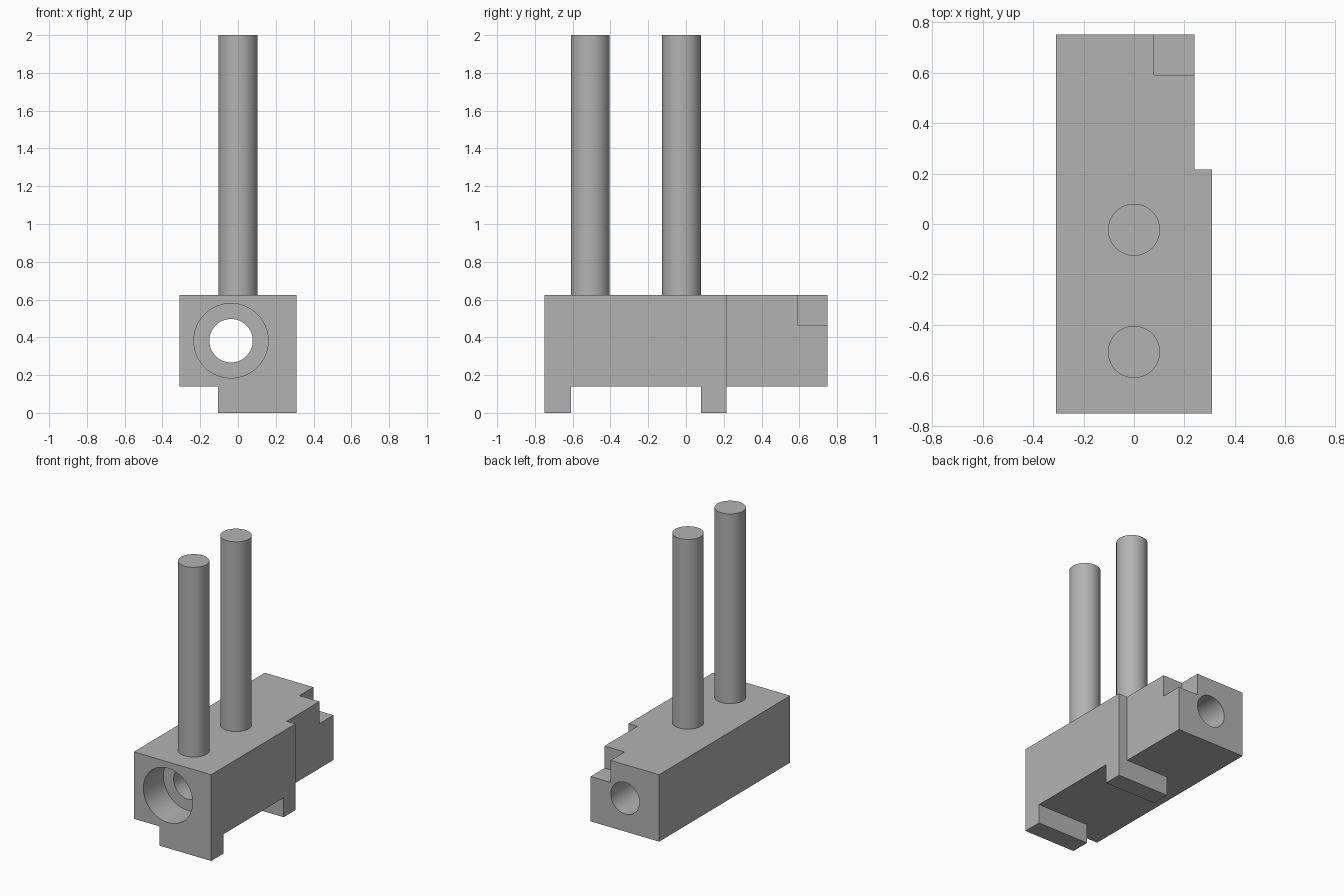
import bpy
from mathutils import Matrix, Vector

default = bpy.data.objects.get("Cube")
if default:
    bpy.data.objects.remove(default, do_unlink=True)

grey = bpy.data.materials.new("plain grey")
grey.use_nodes = True
colour = (0.45, 0.45, 0.45, 1)
grey.diffuse_color = colour
grey.node_tree.nodes["Principled BSDF"].inputs["Base Color"].default_value = colour


def box(name, low, high):
    low, high = Vector(low), Vector(high)
    bpy.ops.mesh.primitive_cube_add(size=1)
    ob = bpy.context.object
    ob.name = name
    ob.data.transform(Matrix.Translation((low + high) / 2) @ Matrix.Diagonal((*(high - low), 1)))
    ob.data.materials.append(grey)
    return ob


def rod(name, radius, start, end):
    start, end = Vector(start), Vector(end)
    axis = end - start
    bpy.ops.mesh.primitive_cylinder_add(vertices=64, radius=radius, depth=axis.length)
    ob = bpy.context.object
    ob.name = name
    ob.data.transform(Matrix.Translation((start + end) / 2) @ axis.to_track_quat("Z", "Y").to_matrix().to_4x4())
    ob.data.materials.append(grey)
    return ob


def smooth(ob):
    bpy.ops.object.select_all(action="DESELECT")
    ob.select_set(True)
    bpy.context.view_layer.objects.active = ob
    bpy.ops.object.shade_smooth_by_angle(angle=0.6)


# Main block, cut from one solid
side, end, top, belly = 0.31, 0.75, 0.625, 0.14
body = box("body", (-side, -end, 0), (side, end, top))
cutters = [
    box("foot_side_cutter", (-1, -1, -1), (-0.105, 1, belly)),
    box("belly_cutter", (-0.5, -0.61, -1), (1, 0.08, belly)),
    box("tail_underside_cutter", (-0.5, 0.215, -1), (1, 1, belly)),
    box("tail_side_cutter", (0.24, 0.215, -0.5), (1, 1, 1)),
    box("corner_notch_cutter", (0.08, 0.59, 0.465), (0.5, 1.2, 1.2)),
    rod("through_hole_cutter", 0.115, (-0.037, -1, 0.382), (-0.037, 1, 0.382)),
    rod("counterbore_cutter", 0.197, (-0.037, -1, 0.382), (-0.037, -0.52, 0.382)),
]
for cutter in cutters:
    cutter.hide_render = True
    bpy.context.view_layer.objects.active = body
    cut = body.modifiers.new(cutter.name, "BOOLEAN")
    cut.operation = "DIFFERENCE"
    cut.solver = "EXACT"
    cut.object = cutter
    bpy.ops.object.modifier_apply(modifier=cut.name)
for cutter in cutters:
    bpy.data.objects.remove(cutter, do_unlink=True)
smooth(body)

# Two upright pins
for name, y in (("front_pin", -0.507), ("rear_pin", -0.023)):
    smooth(rod(name, 0.103, (0, y, 0.61), (0, y, 2)))
